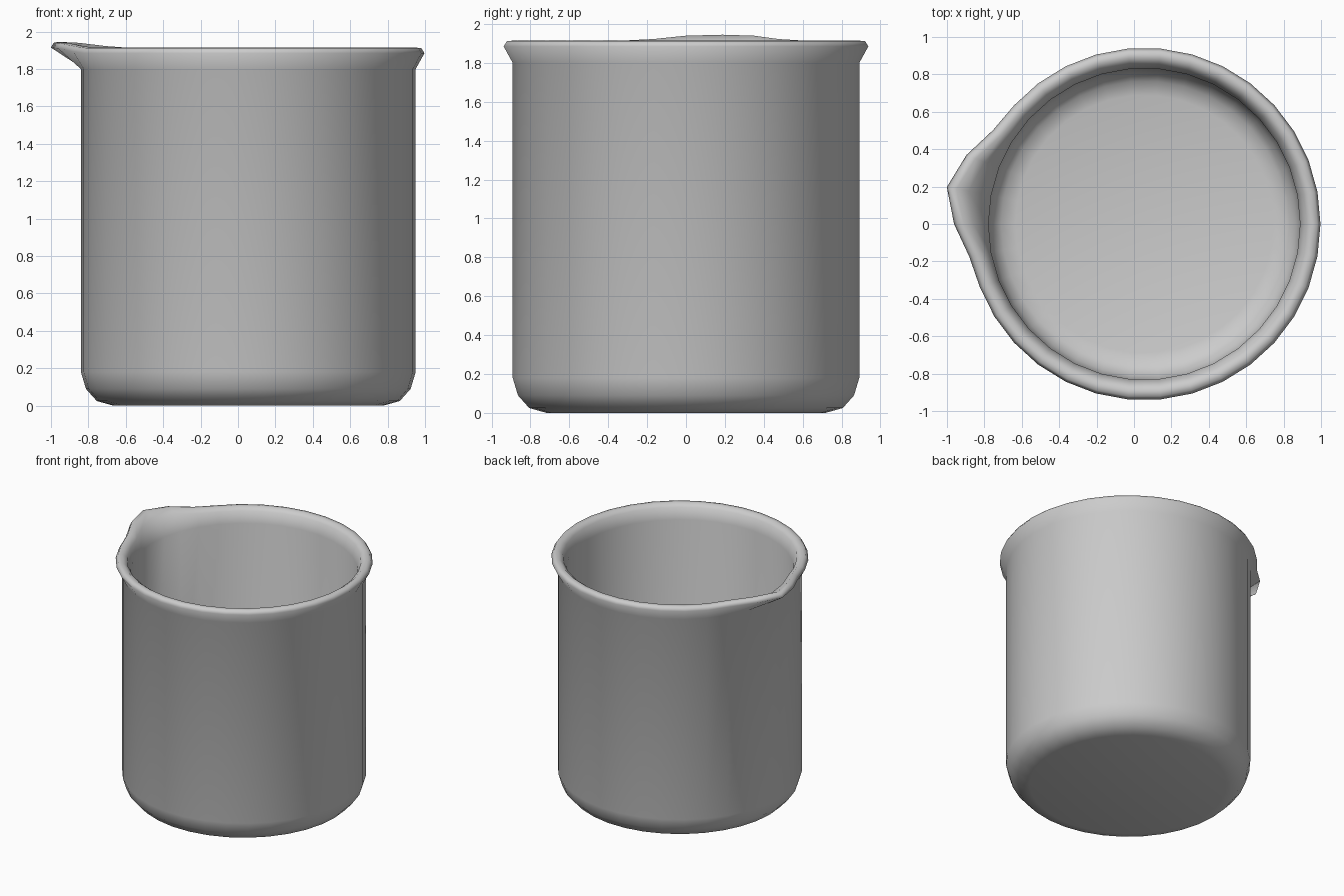
import bpy, bmesh, math

if "Cube" in bpy.data.objects:
    bpy.data.objects.remove(bpy.data.objects["Cube"])

SIDES = 34
CX = 0.055
# wall cross-section: radius, height, share of the spout pull
PROFILE = [
    (0.72, 0.0, 0), (0.81, 0.025, 0), (0.868, 0.09, 0), (0.895, 0.18, 0),
    (0.895, 1.80, 0),                                       # outer wall
    (0.942, 1.885, 1), (0.925, 1.912, 1), (0.89, 1.915, 1),  # rolled rim
    (0.857, 1.89, 0.75), (0.833, 1.80, 0),
    (0.833, 0.20, 0), (0.81, 0.125, 0), (0.765, 0.075, 0), (0.69, 0.055, 0),
]
# spout pull by side: outward and upward shift
SPOUT = {16: (0.132, 0.03), 15: (0.078, 0.025), 17: (0.075, 0.025),
         14: (0.01, 0.008), 18: (0.01, 0.008)}

bm = bmesh.new()
rings = []
for r, z, pull in PROFILE:
    ring = []
    for i in range(SIDES):
        a = math.tau * i / SIDES
        out, up = SPOUT.get(i, (0, 0))
        rr = r + out * pull
        ring.append(bm.verts.new((CX + rr * math.cos(a), rr * math.sin(a), z + up * pull)))
    rings.append(ring)

# skin the rings, then close the base and the inside floor
for lo, hi in zip(rings, rings[1:]):
    for i in range(SIDES):
        j = (i + 1) % SIDES
        bm.faces.new((lo[i], lo[j], hi[j], hi[i]))
bm.faces.new(rings[0][::-1])
bm.faces.new(rings[-1])
bmesh.ops.recalc_face_normals(bm, faces=bm.faces)
for f in bm.faces:
    f.smooth = True

mesh = bpy.data.meshes.new("beaker")
bm.to_mesh(mesh)
bm.free()
beaker = bpy.data.objects.new("beaker", mesh)
bpy.context.collection.objects.link(beaker)
